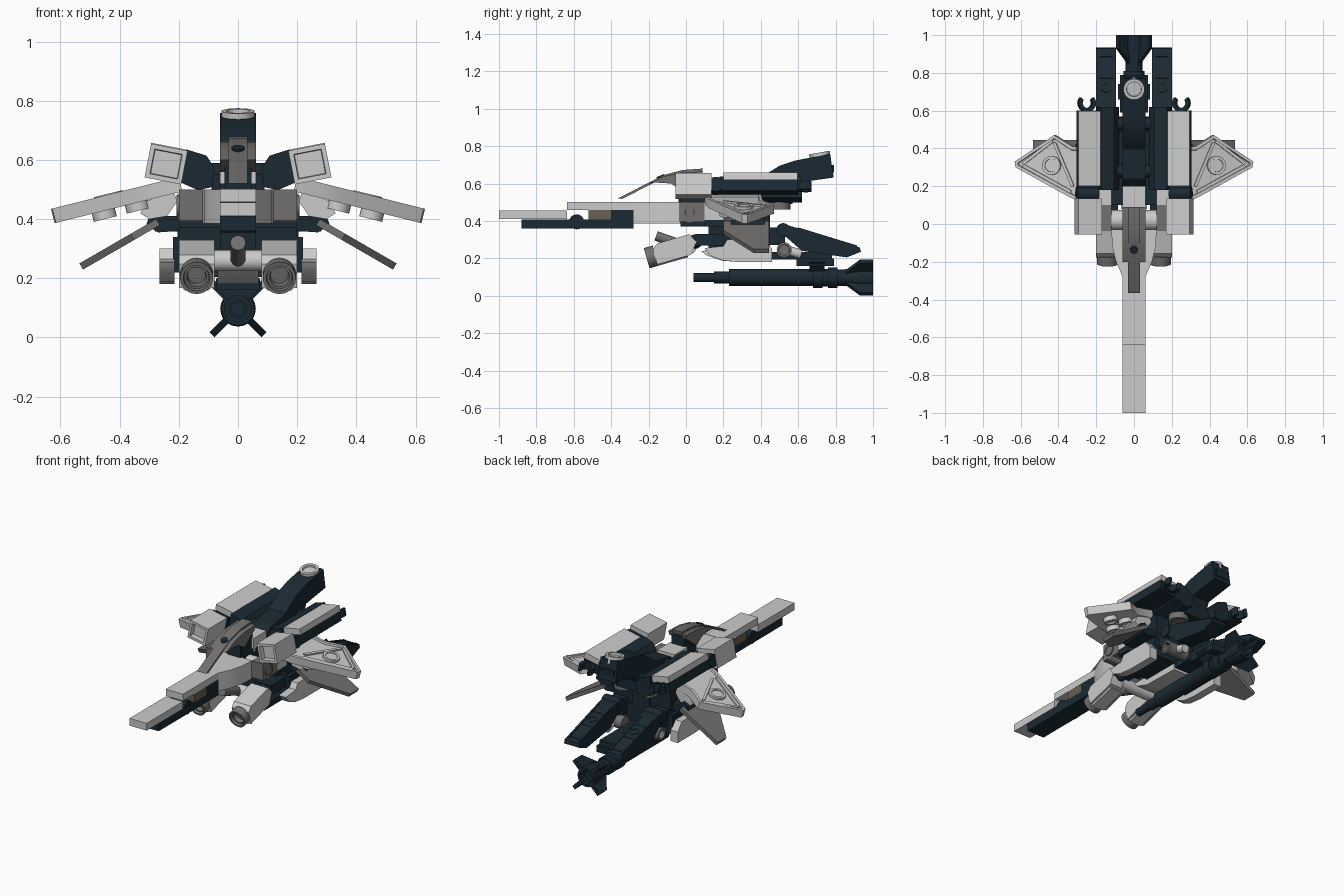
import bpy, bmesh, math
from mathutils import Matrix, Vector

if "Cube" in bpy.data.objects:
    bpy.data.objects.remove(bpy.data.objects["Cube"])


def material(name, c):
    m = bpy.data.materials.new(name)
    m.diffuse_color = (*c, 1)
    m.use_nodes = True
    m.node_tree.nodes["Principled BSDF"].inputs["Base Color"].default_value = m.diffuse_color
    return m


DARK = material("blue_black", (0.011, 0.023, 0.034))
GREY = material("light_grey", (0.53, 0.53, 0.53))
MID = material("dark_grey", (0.17, 0.165, 0.16))
TAN = material("tan", (0.14, 0.12, 0.085))


def finish(name, bm, mat, mirror=False, m=None):
    if m is not None:
        bm.transform(m)
    bmesh.ops.recalc_face_normals(bm, faces=bm.faces)
    for f in bm.faces:
        f.smooth = True
    for e in bm.edges:
        e.smooth = e.calc_face_angle(3) < 0.6
    me = bpy.data.meshes.new(name)
    bm.to_mesh(me)
    bm.free()
    me.materials.append(mat)
    ob = bpy.data.objects.new(name, me)
    bpy.context.collection.objects.link(ob)
    if mirror:
        ob.modifiers.new("mirror", 'MIRROR').use_mirror_merge = False
    return ob


def prism(name, pts, axis, a, b, mat, mirror=False, m=None, inset=None):
    """Outline extruded along an axis; inset = (side, margin, depth) recesses one face."""
    def put(p, t):
        return {'X': (t, p[0], p[1]), 'Y': (p[0], t, p[1]), 'Z': (p[0], p[1], t)}[axis]
    bm = bmesh.new()
    lo = [bm.verts.new(put(p, a)) for p in pts]
    hi = [bm.verts.new(put(p, b)) for p in pts]
    ends = [bm.faces.new(lo), bm.faces.new(hi)]
    n = len(pts)
    for i in range(n):
        bm.faces.new((lo[i], lo[(i + 1) % n], hi[(i + 1) % n], hi[i]))
    bmesh.ops.recalc_face_normals(bm, faces=bm.faces)
    if inset:
        f = ends[inset[0]]
        bmesh.ops.inset_region(bm, faces=[f], thickness=inset[1])
        bmesh.ops.inset_region(bm, faces=[f], thickness=.003)
        bmesh.ops.translate(bm, verts=f.verts, vec=-f.normal * inset[2])
    return finish(name, bm, mat, mirror, m)


def box(name, x, y, z, mat, mirror=False, m=None, inset=None):
    pts = [(x[0], z[0]), (x[1], z[0]), (x[1], z[1]), (x[0], z[1])]
    return prism(name, pts, 'Y', y[0], y[1], mat, mirror, m, inset)


def lathe(name, prof, origin, direction, mat, mirror=False, n=24, m=None):
    """Profile of (distance, radius) turned about a direction."""
    bm = bmesh.new()
    rings = [[bm.verts.new((r * math.cos(math.tau * i / n), r * math.sin(math.tau * i / n), d))
              for i in range(n)] for d, r in prof]
    bm.faces.new(rings[0])
    bm.faces.new(rings[-1])
    for p, q in zip(rings, rings[1:]):
        for i in range(n):
            bm.faces.new((p[i], p[(i + 1) % n], q[(i + 1) % n], q[i]))
    bm.transform(Matrix.Translation(origin) @ Vector(direction).to_track_quat('Z', 'Y').to_matrix().to_4x4())
    return finish(name, bm, mat, mirror, m)


def cyl(name, origin, direction, r, h, mat, mirror=False, m=None):
    return lathe(name, [(0, r), (h, r)], origin, direction, mat, mirror, 24, m)


def stud(name, origin, direction, r, h, mat, mirror=False, m=None):
    return lathe(name, [(0, r), (h, r), (h, r * .7), (h * .7, r * .68)], origin, direction, mat, mirror, 24, m)


def ball(name, c, r, mat, mirror=False):
    bm = bmesh.new()
    bmesh.ops.create_uvsphere(bm, u_segments=16, v_segments=10, radius=r, matrix=Matrix.Translation(c))
    return finish(name, bm, mat, mirror)


def pivot(p, deg, axis):
    return Matrix.Translation(p) @ Matrix.Rotation(math.radians(deg), 4, axis) @ Matrix.Translation(-Vector(p))


# Long nose blade
W = (-.06, .06)
box("nose_tip_plate", W, (-1, -.637), (.41, .456), GREY)
box("nose_rear_plate", W, (-.637, -.28), (.459, .502), GREY)
box("nose_keel", W, (-.88, -.28), (.36, .408), DARK)
box("nose_keel_block", W, (-.40, -.28), (.405, .458), DARK)
box("nose_spacer", W, (-.52, -.40), (.408, .458), TAN)
cyl("nose_hinge", (-.058, -.585, .395), (1, 0, 0), .04, .116, DARK)

# Rounded front fuselage and core
prism("front_fuselage", [(-.06, -.28), (.06, -.28), (.095, -.2), (.115, -.12), (.12, -.03), (-.12, -.03),
                         (-.115, -.12), (-.095, -.2)], 'Z', .385, .5, GREY)
cyl("shoulder_axle", (-.2, .02, .445), (1, 0, 0), .055, .4, GREY)
box("shoulder_joint", (.12, .2), (-.035, .1), (.395, .5), MID, True)
stud("joint_cap", (.2, .02, .445), (1, 0, 0), .036, .008, MID, True)
box("core_column", W, (-.03, .45), (.37, .52), DARK)
box("core_lower", W, (.12, .45), (.22, .37), DARK)
box("core_side", (.06, .2), (.2, .44), (.34, .5), DARK, True)
box("core_side_plate", (.12, .205), (.1, .2), (.405, .5), GREY, True)
box("core_shelf", (.06, .2), (.1, .22), (.37, .405), DARK, True)
box("core_collar", W, (.07, .2), (.5, .585), GREY)
box("spine_deck", (-.09, .09), (.2, .57), (.49, .55), DARK)
prism("spine_arch", [(.2, .55), (.24, .59), (.4, .62), (.6, .61), (.57, .55)], 'X', -.06, .06, DARK)
for y in (.28, .53):
    cyl("spine_collar", (-.09, y, .555), (1, 0, 0), .035, .18, DARK)
for x in (-.085, .085):
    stud("belly_stud", (x, .5, .5), (0, 0, -1), .058, .04, MID)

# Pointed canopy blade
prism("canopy_blade", [(-.365, .52), (-.12, .645), (-.02, .672), (.09, .68), (.085, .655), (-.02, .635),
                       (-.07, .615), (-.17, .605), (-.34, .518)], 'X', -.032, .032, MID)
prism("canopy_cheek", [(-.2, .6), (-.12, .638), (-.02, .66), (.09, .664), (.085, .64), (-.02, .56),
                       (-.08, .6), (-.16, .605)], 'X', .032, .06, MID, True)
cyl("canopy_pin", (0, -.13, .624), (0, -.4, 1), .022, .02, DARK)
box("canopy_mount", (-.045, .045), (-.04, .08), (.5, .64), DARK)

# Raised tail
prism("tail", [(.38, .6), (.42, .645), (.5, .695), (.58, .722), (.77, .758), (.79, .632), (.62, .608), (.5, .59)],
      'X', -.06, .06, DARK)
box("tail_end_slot", (-.045, .045), (.778, .79), (.66, .7), DARK)
stud("tail_stud", (0, .72, .722), (0, -.17, 1), .056, .044, GREY)

# Tilted shoulder pods
T = pivot((.243, 0, .585), -11, 'Y')
box("shoulder_box", (.18, .306), (-.055, .135), (.528, .644), GREY, True, T, (0, .022, .03))
box("pod_top_plate", (.188, .306), (.2, .597), (.61, .647), GREY, True, T)
box("pod_rail", (.188, .3), (.14, .6), (.55, .61), DARK, True, T)
cyl("pod_hinge", (.19, .16, .585), (1, 0, 0), .04, .115, DARK, True, T)
prism("pod_inner_shell", [(.075, .54), (.08, .605), (.115, .64), (.187, .648), (.187, .535), (.12, .52)],
      'Y', .18, .62, DARK, True, T)
arc = [math.radians(a) for a in range(-220, 41, 20)][::-1]
clip = [(.25 + .047 * math.cos(a), .64 + .047 * math.sin(a)) for a in arc] + \
       [(.25 + .026 * math.cos(a), .64 + .026 * math.sin(a)) for a in arc[::-1]]
prism("pod_clip", clip, 'Z', .56, .605, DARK, True, T)

# Drooping wings
V = pivot((.21, 0, .54), 14, 'Y')
prism("wing", [(.2, .1), (.3, .12), (.36, .15), (.64, .3), (.645, .33), (.43, .47), (.33, .41), (.2, .4)],
      'Z', .49, .54, GREY, True, V, (1, .018, .012))
stud("wing_top_stud", (.445, .31, .525), (0, 0, 1), .05, .018, GREY, True, V)
for x, y in ((.36, .33), (.36, .22), (.475, .33)):
    stud("wing_under_stud", (x, y, .49), (0, 0, -1), .04, .028, GREY, True, V)
for p, q in (((.34, .17), (.6, .31)), ((.6, .32), (.44, .44)), ((.43, .43), (.33, .2))):
    d = Vector((q[0] - p[0], q[1] - p[1]))
    s = Vector((-d.y, d.x)).normalized() * .008
    p, q = Vector(p), Vector(q)
    prism("wing_ridge", [p - s, q - s, q + s, p + s], 'Z', .52, .538, GREY, True, V)
prism("wing_bracket", [(.205, .46), (.24, .41), (.3, .4), (.33, .42), (.31, .46), (.22, .5)], 'Y', .2, .4, GREY, True)

# Lower fins on ball joints
F = Matrix.Translation((.27, 0, .39)) @ Matrix.Rotation(math.radians(30), 4, 'Y')
prism("lower_fin", [(0, .2), (.1, .2), (.3, .36), (.3, .445), (0, .445)], 'Z', -.012, .012, MID, True, F)
cyl("fin_arm", (.18, .36, .385), (1, 0, 0), .026, .1, DARK, True)
prism("fin_knuckle", [(.2, .36), (.27, .355), (.31, .38), (.3, .41), (.27, .425), (.24, .4), (.2, .4)],
      'Y', .24, .42, DARK, True)

# Forward thrusters
P = pivot((.14, -.08, .235), 16, 'X')
prism("thruster_body", [(-.17, .19), (-.17, .275), (-.14, .298), (.04, .298), (.065, .25), (.02, .19)],
      'X', .08, .2, GREY, True, P)
prism("thruster_chin", [(.08, .2), (.1, .182), (.18, .182), (.2, .2)], 'Y', -.17, .0, GREY, True, P)
lathe("thruster_nozzle", [(0, .056), (.05, .056), (.05, .045), (.035, .042), (.035, .034), (.01, .03)],
      (.14, -.165, .238), (0, -1, 0), MID, True, 24, P)
ball("thruster_ball", (.14, .05, .29), .038, DARK, True)
box("thruster_arm", (.085, .195), (.05, .23), (.268, .33), DARK, True)
cyl("thruster_crossbar", (-.12, .02, .26), (1, 0, 0), .036, .24, GREY)
cyl("chin_barrel", (0, -.16, .32), (0, 1, -.35), .026, .2, MID)

# Curved side panels and keel
prism("side_panel", [(.1, .255), (.13, .215), (.19, .19), (.28, .18), (.46, .18), (.46, .25), (.42, .3),
                     (.22, .3), (.2, .265)], 'X', .215, .265, GREY, True)
box("panel_mount", (.06, .22), (.2, .45), (.22, .34), DARK, True)
prism("belly_keel", [(.08, .24), (.11, .215), (.2, .185), (.44, .18), (.44, .25)], 'X', -.07, .07, GREY)

# Rear legs
leg = [(.5, .36), (.55, .375), (.62, .355), (.93, .258), (.935, .235), (.86, .205), (.62, .24), (.54, .31)]
prism("rear_leg", leg, 'X', .095, .2, DARK, True)
cyl("leg_knee", (.09, .52, .35), (1, 0, 0), .038, .115, DARK, True)
box("leg_link", (.1, .19), (.42, .53), (.27, .365), DARK, True)
L = pivot((.14, .55, .372), -17, 'X')
for x in (.1, .183):
    box("leg_frame", (x, x + .012), (.6, .93), (.368, .38), DARK, True, L)
for y in (.66, .78, .9):
    box("leg_rib", (.112, .183), (y, y + .014), (.368, .378), DARK, True, L)
stud("leg_stud", (.148, .73, .365), (0, 0, 1), .028, .014, DARK, True, L)
stud("leg_pivot", (.06, .525, .245), (1, 0, 0), .04, .14, MID, True)
cyl("leg_strut", (.13, .52, .25), (0, 1, -.3), .025, .1, GREY, True)

# Slung missile with tail fins
box("missile_hanger", (-.075, .075), (.59, .79), (.16, .2), DARK)
box("hanger_block", W, (.44, .78), (.195, .235), DARK)
prism("missile_clamp", [(-.085, .18), (-.04, .13), (.04, .13), (.085, .18)], 'Y', .66, .74, DARK)
lathe("missile", [(.04, .024), (.15, .024), (.15, .032), (.23, .032), (.23, .046), (.68, .046), (.68, .056),
                  (.73, .056), (.73, .047), (.76, .047), (.76, .055), (.81, .055), (.81, .044), (.85, .044),
                  (.93, .06), (1, .06), (1, .045), (.96, .04)], (0, 0, .097), (0, 1, 0), DARK)
for k in range(4):
    M = Matrix.Translation((0, 0, .097)) @ Matrix.Rotation(math.radians(45 + 90 * k), 4, 'Y')
    prism("missile_fin", [(.84, .03), (.93, .124), (1, .124), (1, .03)], 'X', -.012, .012, DARK, m=M)
